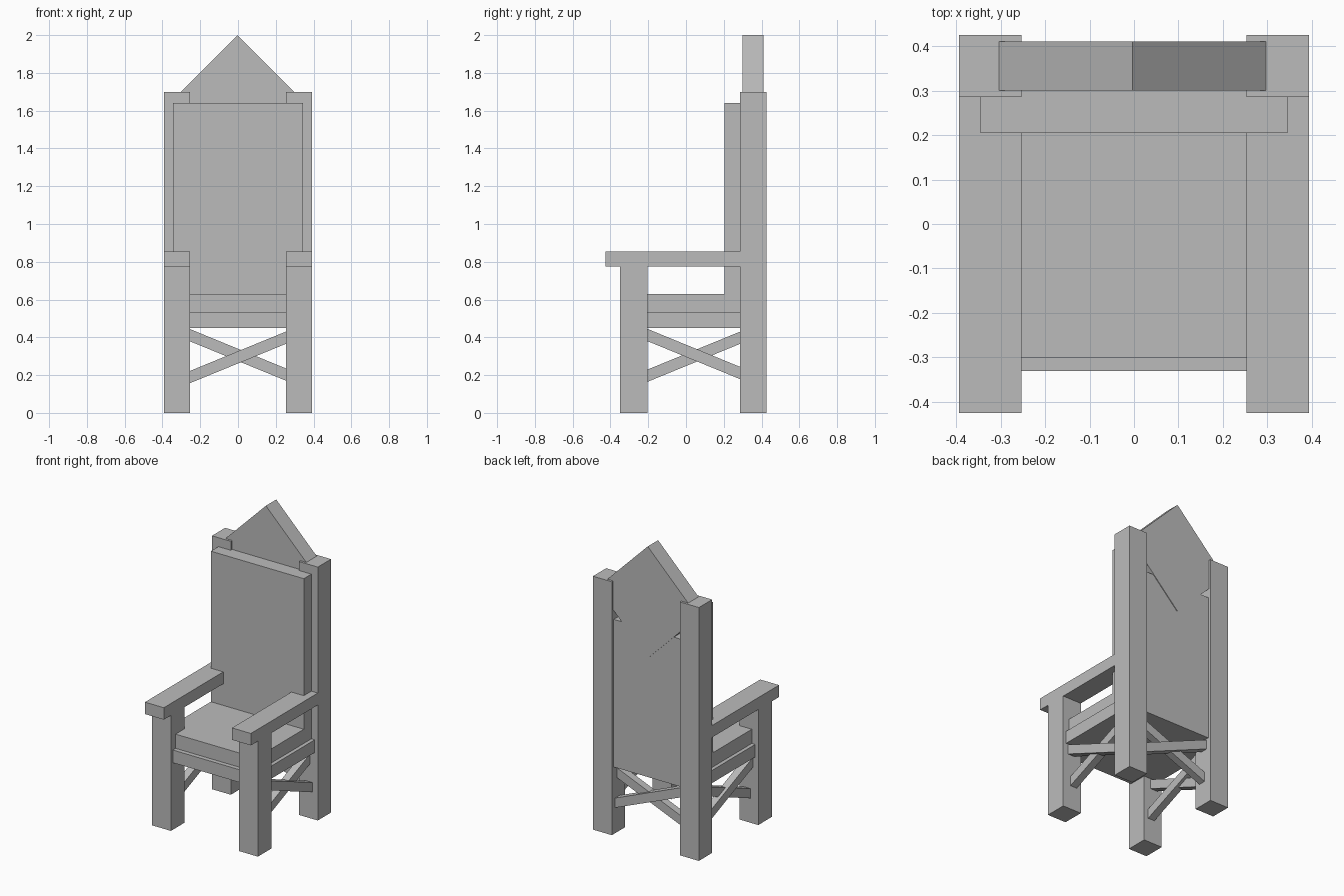
import bpy
import math
from mathutils import Matrix, Vector

old = bpy.data.objects.get("Cube")
if old:
    bpy.data.objects.remove(old, do_unlink=True)

grey = bpy.data.materials.new("plain_grey")
grey.use_nodes = True
grey.diffuse_color = (0.5, 0.5, 0.5, 1)
for node in grey.node_tree.nodes:
    if node.type == 'BSDF_PRINCIPLED':
        node.inputs["Base Color"].default_value = grey.diffuse_color


def box(name, xs, ys, zs, turn=None):
    """Box between the given limits, optionally turned (angle, axis) about its middle."""
    middle = Vector([(a + b) / 2 for a, b in (xs, ys, zs)])
    size = Vector([b - a for a, b in (xs, ys, zs)])
    bpy.ops.mesh.primitive_cube_add(size=1)
    obj = bpy.context.object
    obj.name = name
    spin = Matrix.Rotation(turn[0], 4, turn[1]) if turn else Matrix()
    obj.data.transform(Matrix.Translation(middle) @ spin @ Matrix.Diagonal((*size, 1)))
    obj.data.materials.append(grey)
    return obj


OUT, IN = 0.393, 0.253          # outer and inner faces of the legs
BACK, BACK_IN = 0.425, 0.285    # rear and front faces of the back posts
TILT = math.atan(0.41)          # slope of the braces
HALF = 0.34                     # half length of a brace
THICK, DEEP = 0.03, 0.025       # half height and half depth of a brace

# Legs, arms and side braces on both sides
for side, word in ((1, "left"), (-1, "right")):
    xs = sorted((side * IN, side * OUT))
    box(word + "_front_leg", xs, (-0.35, -0.205), (0, 0.775))
    box(word + "_back_post", xs, (BACK_IN, BACK), (0, 1.7))
    box(word + "_arm", xs, (-BACK, BACK_IN), (0.775, 0.855))
    for x, z, sign in ((0.33, 0.313, -1), (0.31, 0.296, 1)):
        box(word + "_side_brace", (side * x - DEEP, side * x + DEEP),
            (0.038 - HALF, 0.038 + HALF), (z - THICK, z + THICK), (sign * TILT, 'X'))

# Crossed braces between the back posts
for y, z, sign in ((0.365, 0.307, 1), (0.345, 0.294, -1)):
    box("back_brace", (-HALF, HALF), (y - DEEP, y + DEEP),
        (z - THICK, z + THICK), (sign * TILT, 'Y'))

# Seat and cushion
box("seat", (-0.37, 0.37), (-0.33, 0.405), (0.45, 0.535))
box("seat_cushion", (-0.345, 0.345), (-0.3, 0.305), (0.535, 0.63))

# Backrest with padding, board and a square set on its corner
box("back_padding", (-0.345, 0.345), (0.205, 0.305), (0.63, 1.64))
box("back_board", (-0.345, 0.345), (0.305, 0.405), (0.535, 1.44))
edge = 0.375 / math.sqrt(2)
box("crest", (-0.003 - edge, -0.003 + edge), (0.3, 0.41),
    (1.625 - edge, 1.625 + edge), (math.pi / 4, 'Y'))
